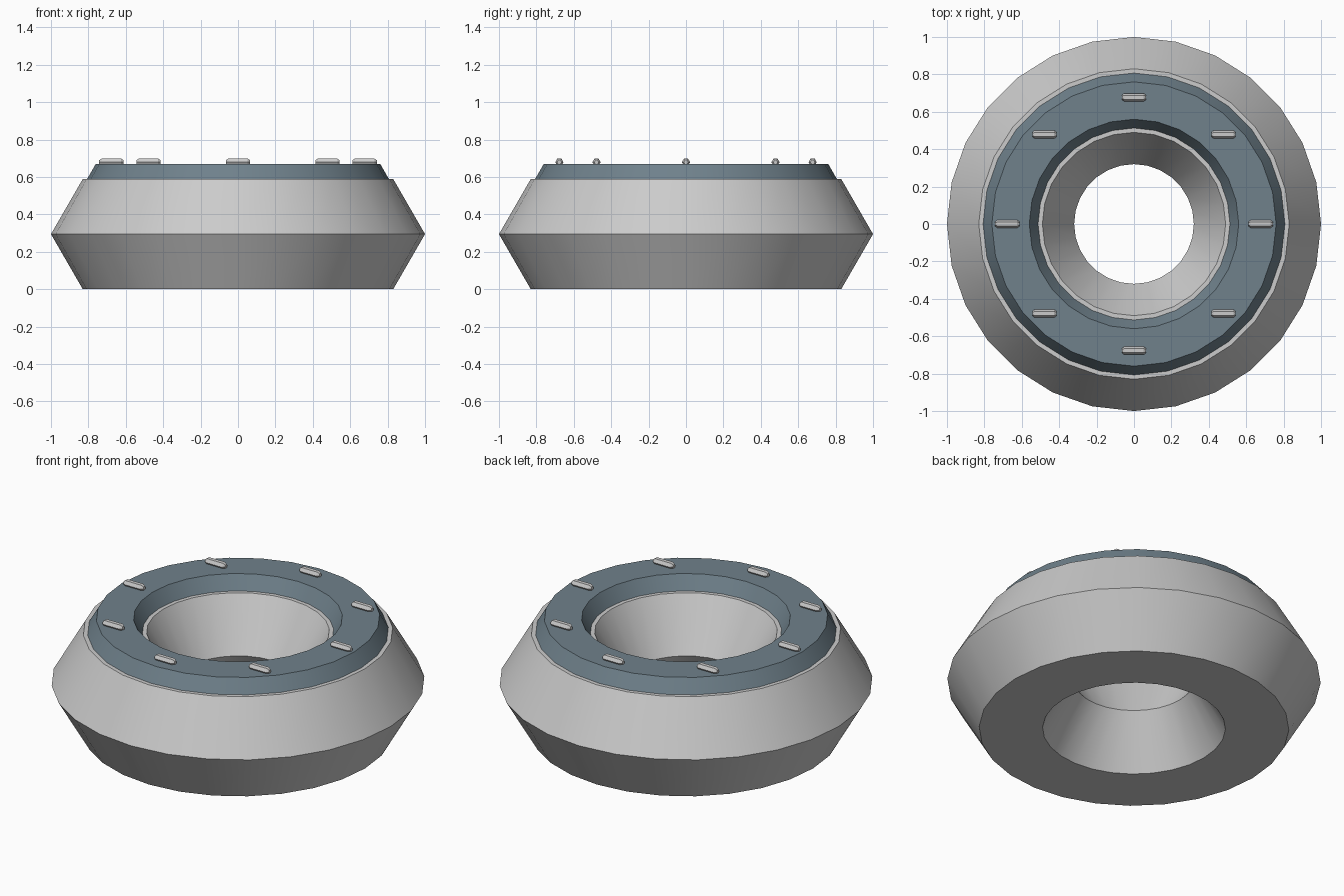
import bpy, math

if "Cube" in bpy.data.objects:
    bpy.data.objects.remove(bpy.data.objects["Cube"])

SEG = 28      # sides around each ring
HEX = 6       # sides of each ring's cross-section

icing_mat = bpy.data.materials.new("slate_blue")
icing_mat.diffuse_color = (0.16, 0.22, 0.26, 1)
icing_mat.use_nodes = True
icing_mat.node_tree.nodes["Principled BSDF"].inputs["Base Color"].default_value = icing_mat.diffuse_color


def make_object(name, verts, faces):
    mesh = bpy.data.meshes.new(name)
    mesh.from_pydata(verts, [], faces)
    ob = bpy.data.objects.new(name, mesh)
    bpy.context.collection.objects.link(ob)
    return ob


def ring(name, major, minor, z):
    """Low-poly torus with a hexagonal section, smooth around, sharp between bands."""
    bpy.ops.mesh.primitive_torus_add(
        major_radius=major, minor_radius=minor,
        major_segments=SEG, minor_segments=HEX, location=(0, 0, z))
    ob = bpy.context.object
    ob.name = name
    bpy.ops.object.shade_smooth_by_angle(angle=math.radians(30))
    return ob


def sprinkle(name, x, y, z):
    """Six-sided pill lying along x with chamfered ends."""
    profile = [(-0.065, 0.012), (-0.052, 0.022), (0.052, 0.022), (0.065, 0.012)]
    verts = [(px, r * math.cos(k * math.tau / HEX), r * math.sin(k * math.tau / HEX))
             for px, r in profile for k in range(HEX)]
    faces = [(i * HEX + k, i * HEX + (k + 1) % HEX,
              (i + 1) * HEX + (k + 1) % HEX, (i + 1) * HEX + k)
             for i in range(len(profile) - 1) for k in range(HEX)]
    last = (len(profile) - 1) * HEX
    faces = [f[::-1] for f in faces]
    faces.append(tuple(range(HEX))[::-1])
    faces.append(tuple(range(last, last + HEX)))
    ob = make_object(name, verts, faces)
    ob.location = (x, y, z)
    return ob


# Ring body, resting on the ground
half_height = 0.34 * math.sin(math.radians(60))
ring("dough_ring", 0.66, 0.34, half_height)

# Icing ring, sunk into the top of the body
icing = ring("icing_ring", 0.66, 0.20, 0.497)
icing.data.materials.append(icing_mat)

# Eight sprinkles around the icing, all parallel to x
for i in range(8):
    a = i * math.tau / 8
    sprinkle(f"sprinkle_{i + 1}", 0.677 * math.cos(a), 0.677 * math.sin(a), 0.679)
